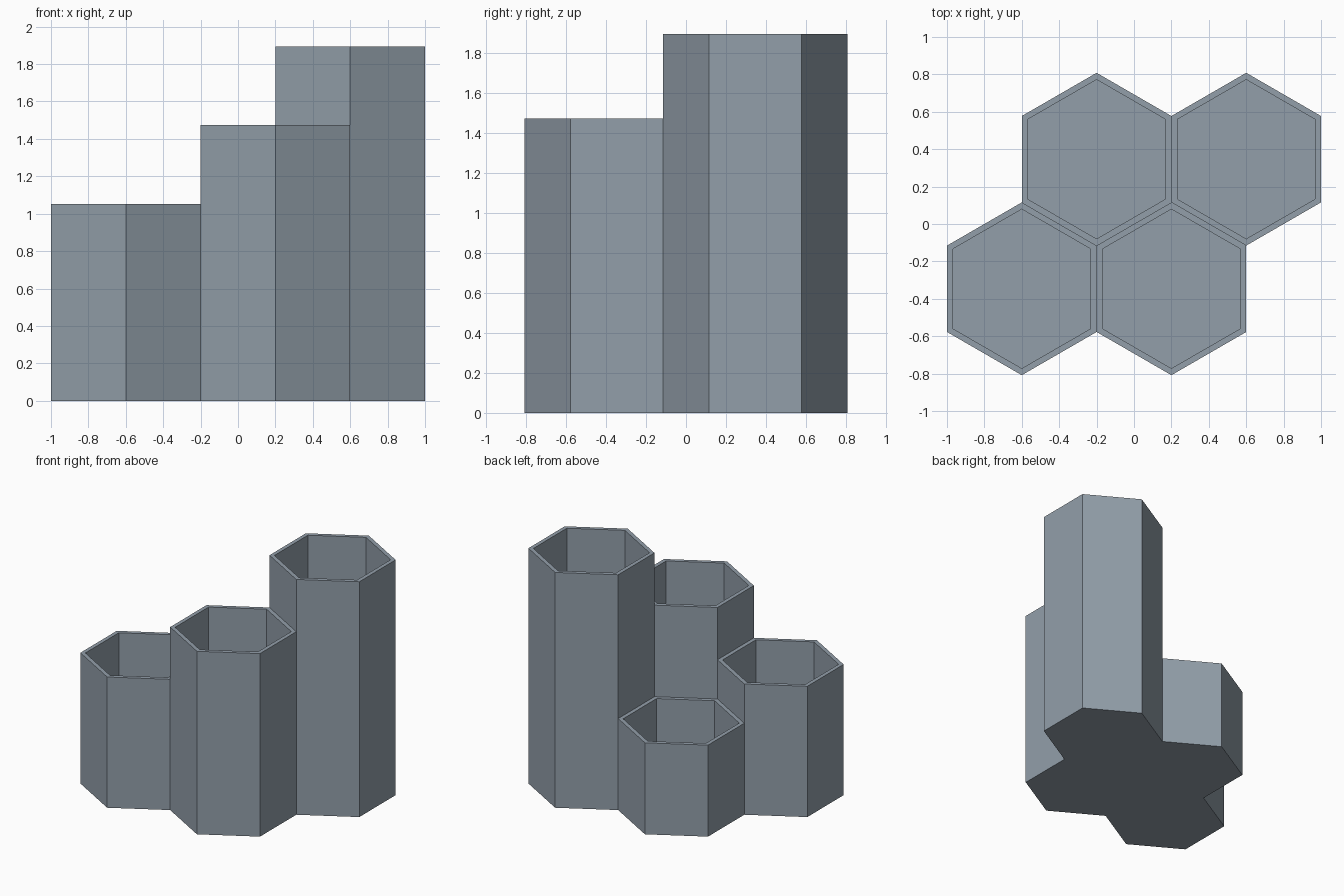
import bpy, bmesh, math
from mathutils import Vector

if "Cube" in bpy.data.objects:
    bpy.data.objects.remove(bpy.data.objects["Cube"])

APOTHEM = 0.4
WALL = 0.0316
FLOOR = 0.042
ROW = APOTHEM * math.sqrt(3) / 2
# Cell centre -> height
CELLS = {(-0.6, -ROW): 1.053, (0.2, -ROW): 1.474,
         (0.6, ROW): 1.895, (-0.2, ROW): 0.737}

slate = bpy.data.materials.new("slate_grey")
slate.diffuse_color = (0.29, 0.345, 0.40, 1)
slate.use_nodes = True
slate.node_tree.nodes["Principled BSDF"].inputs["Base Color"].default_value = slate.diffuse_color


def hexagon(centre, apothem, z):
    r = apothem * 2 / math.sqrt(3)
    return [Vector((centre[0] + r * math.cos(math.radians(60 * i - 30)),
                    centre[1] + r * math.sin(math.radians(60 * i - 30)), z))
            for i in range(6)]


def neighbour_height(centre, side):
    """Height of the cell touching the given side, or 0 when it is free."""
    a = math.radians(60 * side)
    spot = Vector((centre[0] + 2 * APOTHEM * math.cos(a),
                   centre[1] + 2 * APOTHEM * math.sin(a)))
    return next((h for c, h in CELLS.items() if (Vector(c) - spot).length < 0.01), 0)


bm = bmesh.new()


def face(points):
    bm.faces.new([bm.verts.new(p) for p in points])


for centre, height in CELLS.items():
    base = hexagon(centre, APOTHEM, 0)
    top = hexagon(centre, APOTHEM, height)
    lip = hexagon(centre, APOTHEM - WALL, height)
    well = hexagon(centre, APOTHEM - WALL, FLOOR)
    face(base[::-1])   # underside
    face(well)         # inner floor
    for i in range(6):
        j = (i + 1) % 6
        face((top[i], top[j], lip[j], lip[i]))      # rim
        face((lip[i], lip[j], well[j], well[i]))    # inner wall
        low = neighbour_height(centre, i)
        if height > low:                            # exposed outer wall
            up = Vector((0, 0, low))
            face((base[i] + up, base[j] + up, top[j], top[i]))

bmesh.ops.remove_doubles(bm, verts=bm.verts, dist=0.0005)
# Merge the undersides into one plate
under = [e for e in bm.edges if len(e.link_faces) == 2
         and all(f.normal.z < -0.9 for f in e.link_faces)]
bm.normal_update()
under = [e for e in bm.edges if len(e.link_faces) == 2
         and all(f.normal.z < -0.9 for f in e.link_faces)]
bmesh.ops.dissolve_edges(bm, edges=under, use_verts=False)

mesh = bpy.data.meshes.new("hexagon_holder")
bm.to_mesh(mesh)
bm.free()
mesh.materials.append(slate)
holder = bpy.data.objects.new("hexagon_holder", mesh)
bpy.context.collection.objects.link(holder)
